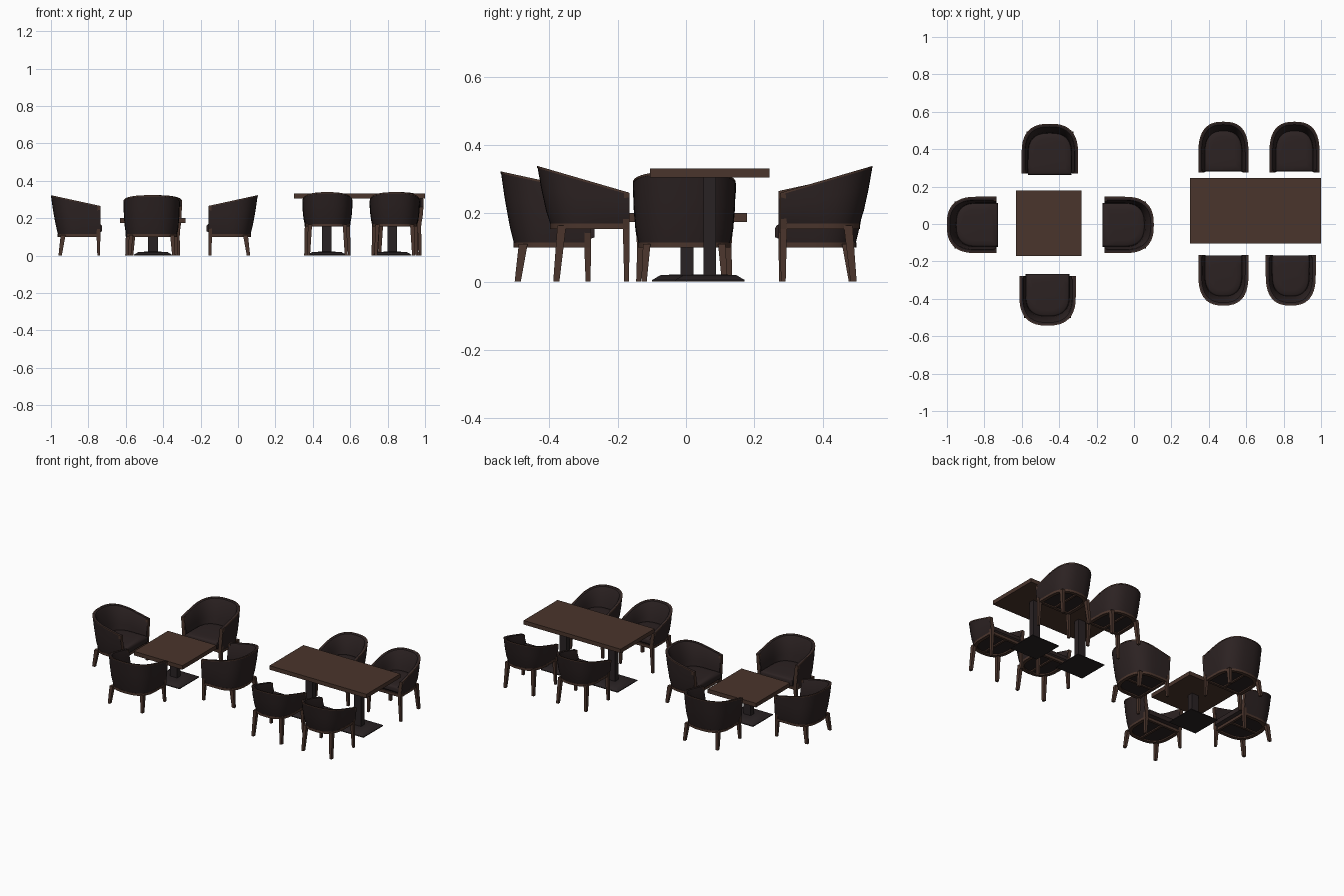
import bpy, bmesh, math
from mathutils import Matrix, Vector

if "Cube" in bpy.data.objects:
    bpy.data.objects.remove(bpy.data.objects["Cube"])


def material(name, col):
    m = bpy.data.materials.new(name)
    m.diffuse_color = (*col, 1)
    m.use_nodes = True
    m.node_tree.nodes["Principled BSDF"].inputs["Base Color"].default_value = m.diffuse_color
    return m


WOOD = material("brown wood", (0.068, 0.035, 0.025))
LEATHER = material("dark leather", (0.025, 0.016, 0.016))
METAL = material("dark metal", (0.022, 0.016, 0.017))


def finish(bm, name, mat):
    bmesh.ops.recalc_face_normals(bm, faces=bm.faces)
    me = bpy.data.meshes.new(name)
    bm.to_mesh(me)
    bm.free()
    me.materials.append(mat)
    for p in me.polygons:
        p.use_smooth = True
    me.set_sharp_from_angle(angle=math.radians(35))
    return me


def place(me, name, matrix=Matrix()):
    ob = bpy.data.objects.new(name, me)
    ob.matrix_world = matrix
    bpy.context.collection.objects.link(ob)


def loft(bm, rings, closed_rows=False):
    """Skin closed rings of points; caps on the first and last."""
    vs = [[bm.verts.new(p) for p in r] for r in rings]
    n = len(vs[0])
    for a, b in zip(vs, vs[1:]):
        for j in range(n):
            bm.faces.new((a[j], a[(j + 1) % n], b[(j + 1) % n], b[j]))
    bm.faces.new(vs[0])
    bm.faces.new(vs[-1])


def bar(bm, p0, p1, s0, s1):
    """Tapered four-sided bar from p0 to p1 with (x, y) half sizes."""
    rings = []
    for p, s in ((p0, s0), (p1, s1)):
        rings.append([(p[0] + a * s[0], p[1] + b * s[1], p[2])
                      for a, b in ((-1, -1), (1, -1), (1, 1), (-1, 1))])
    loft(bm, rings)


def u_outline(w, d, front=0.0, steps=20):
    """Horseshoe plan: straight arms, rounded back."""
    y0, e = 0.10, 2 / 2.6
    pts = [(w, front), (w, (front + y0) / 2)]
    for i in range(steps + 1):
        a = math.pi * i / steps
        c, s = math.cos(a), max(math.sin(a), 0)
        pts.append((math.copysign(abs(c) ** e, c) * w, y0 + (d - y0) * s ** e))
    return pts + [(-w, (front + y0) / 2), (-w, front)]


def chair_parts(w, d, zb, z_arm, z_back, seat_top, seat_front):
    """Tub chair facing -y, arm fronts on y = 0."""
    parts = []

    def sweep(name, profile, mat):
        # profile entries: side inset, back inset, height fraction, z offset
        cols = [u_outline(w - si, d - bi) for si, bi, t, dz in profile]
        rings = []
        for i in range(len(cols[0])):
            ring = []
            for (si, bi, t, dz), c in zip(profile, cols):
                x, y = c[i]
                top = z_arm + (z_back - z_arm) * y / d
                ring.append((x, y, zb + t * (top - zb) + dz))
            rings.append(ring)
        bm = bmesh.new()
        loft(bm, rings)
        parts.append((name, finish(bm, name, mat)))

    # upholstered shell, wooden edge trim and lower frame band
    sweep("back_shell", [(.016, .038, 0, .012), (.007, .025, .3, 0), (.002, .011, .65, 0),
                         (0, 0, 1, -.003), (.003, .003, 1, 0), (.016, .015, 1, 0),
                         (.020, .020, 1, -.006), (.033, .044, .5, 0), (.037, .056, 0, .012)], LEATHER)
    sweep("edge_trim", [(-.001, -.001, 1, -.005), (-.001, -.001, 1, .001),
                        (.004, .004, 1, .001), (.004, .004, 1, -.005)], WOOD)
    sweep("frame_band", [(.014, .036, 0, 0), (.014, .036, 0, .015),
                         (.036, .058, 0, .015), (.036, .058, 0, 0)], WOOD)

    # seat cushion with rounded edges
    bm = bmesh.new()
    z0, rings = zb + .008, []
    for ins, z in ((.004, z0), (.004, z0 + .014), (0, z0 + .022), (0, seat_top - .012),
                   (.003, seat_top - .005), (.010, seat_top), (.035, seat_top + .003)):
        f = (.006 if z < z0 + .02 else seat_front) + ins
        rings.append([(x, y, z) for x, y in u_outline(w - .033 - ins, d - .046 - ins, f)])
    loft(bm, rings)
    parts.append(("seat_cushion", finish(bm, "seat_cushion", LEATHER)))

    # front posts running up to the arms, splayed back legs, under-seat rails
    bm = bmesh.new()
    for s in (-1, 1):
        bar(bm, (s * (w - .016), .007, 0), (s * (w - .022), .008, zb), (.007, .007), (.010, .010))
        bar(bm, (s * (w - .022), .008, zb), (s * (w - .010), .006, z_arm), (.010, .010), (.011, .008))
        bar(bm, (s * (w - .032), .213, 0), (s * (w - .040), .197, zb + .01), (.008, .009), (.011, .013))
    bar(bm, (0, .012, zb), (0, .012, zb + .018), (w - .02, .008), (w - .02, .008))
    bar(bm, (0, .11, zb), (0, .11, zb + .01), (.007, d / 2 - .04), (.007, d / 2 - .04))
    parts.append(("wood_legs", finish(bm, "wood_legs", WOOD)))
    return parts


lounge = chair_parts(.15, .262, .10, .265, .322, .168, -.012)
dining = chair_parts(.133, .268, .155, .26, .338, .215, .002)

# chair positions: front centre and turn
for kind, parts, spots in (
    ("lounge", lounge, [(-.45, .273, 0), (-.462, -.28, 180), (-.738, -.005, 90), (-.157, -.005, -90)]),
    ("dining", dining, [(.478, .278, 0), (.858, .278, 0), (.478, -.167, 180), (.838, -.167, 180)]),
):
    for i, (x, y, turn) in enumerate(spots):
        m = Matrix.Translation((x, y, 0)) @ Matrix.Rotation(math.radians(turn), 4, 'Z')
        for name, me in parts:
            place(me, f"{kind}_{name}_{i + 1}", m)


# tables: slab top, square columns, low pyramid bases
def table(name, x0, x1, y0, y1, top, columns):
    cx, cy = (x0 + x1) / 2, (y0 + y1) / 2
    half = ((x1 - x0) / 2, (y1 - y0) / 2)
    bm = bmesh.new()
    bar(bm, (cx, cy, top - .026), (cx, cy, top), half, half)
    place(finish(bm, name + "_top", WOOD), name + "_top")
    bm = bmesh.new()
    for x in columns:
        bar(bm, (x, cy, .018), (x, cy, top - .026), (.026, .0185), (.026, .0185))
    place(finish(bm, name + "_column", METAL), name + "_column")
    bm = bmesh.new()
    for x in columns:
        rings = [[(x + a * h, cy + b * h, z) for a, b in ((-1, -1), (1, -1), (1, 1), (-1, 1))]
                 for h, z in ((.102, 0), (.102, .005), (.078, .019), (.04, .021))]
        loft(bm, rings)
    place(finish(bm, name + "_base", METAL), name + "_base")


table("low_table", -.63, -.28, -.172, .178, .201, [-.455])
table("long_table", .30, 1.0, -.105, .245, .331, [.475, .825])
